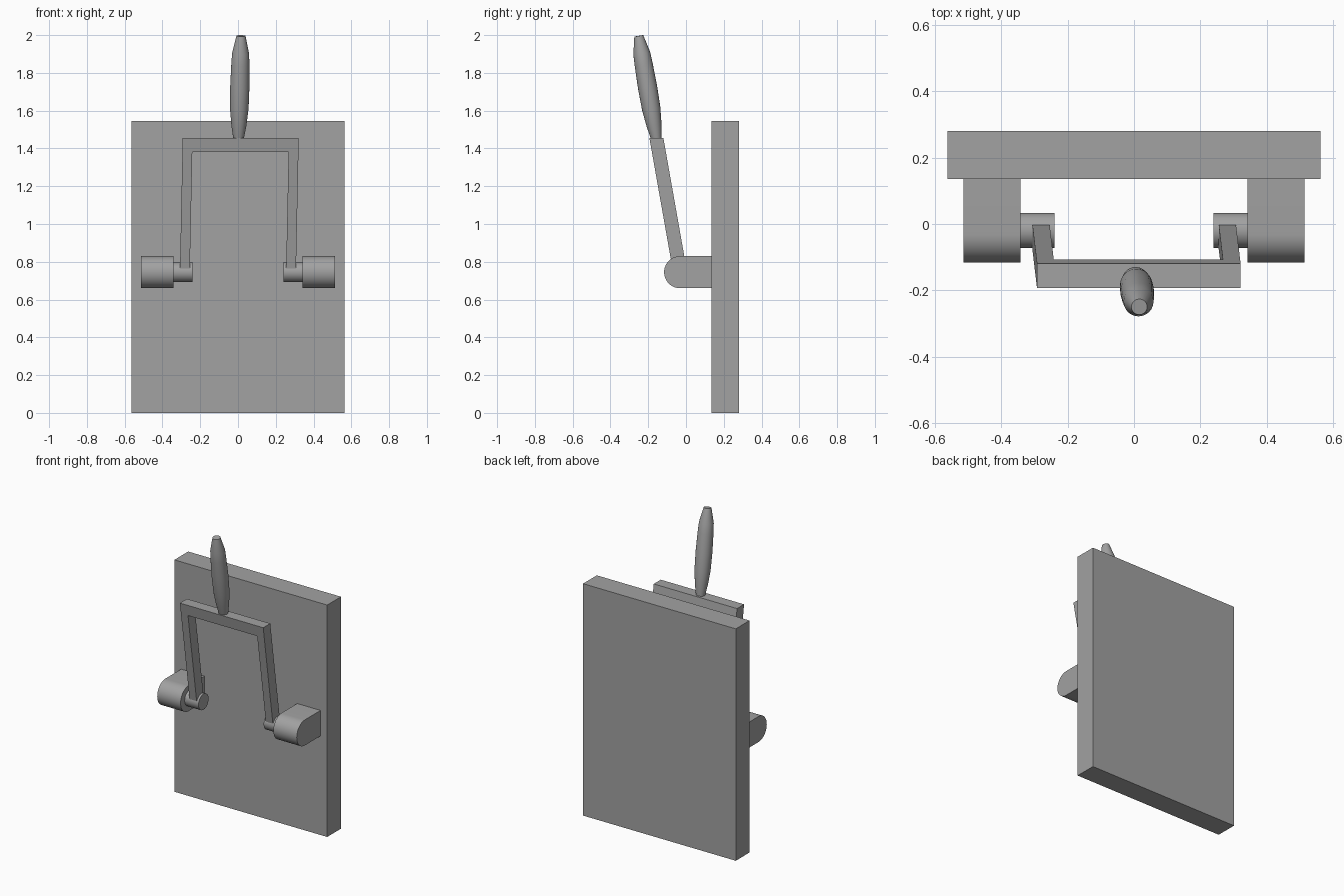
import bpy, bmesh
from math import pi, sin, cos, radians
from mathutils import Vector

if "Cube" in bpy.data.objects:
    bpy.data.objects.remove(bpy.data.objects["Cube"], do_unlink=True)

grey = bpy.data.materials.new("mid_grey")
grey.use_nodes = True
colour = (0.36, 0.36, 0.36, 1)
grey.diffuse_color = colour
grey.node_tree.nodes["Principled BSDF"].inputs["Base Color"].default_value = colour


def loft(name, rings, smooth=False):
    """Skin a run of equal point rings and cap both ends."""
    bm = bmesh.new()
    loops = [[bm.verts.new(p) for p in ring] for ring in rings]
    n = len(loops[0])
    for a, b in zip(loops, loops[1:]):
        for i in range(n):
            j = (i + 1) % n
            bm.faces.new((a[i], a[j], b[j], b[i]))
    bm.faces.new(loops[0][::-1])
    bm.faces.new(loops[-1])
    bmesh.ops.recalc_face_normals(bm, faces=bm.faces)
    mesh = bpy.data.meshes.new(name)
    bm.to_mesh(mesh)
    bm.free()
    mesh.materials.append(grey)
    obj = bpy.data.objects.new(name, mesh)
    bpy.context.collection.objects.link(obj)
    if smooth:
        bpy.ops.object.select_all(action="DESELECT")
        obj.select_set(True)
        bpy.context.view_layer.objects.active = obj
        bpy.ops.object.shade_smooth_by_angle(angle=radians(35))
    return obj


# Backing board
FRONT, BACK, HALF, TOP = 0.135, 0.28, 0.563, 1.545
loft("board", [[(-HALF, y, 0), (HALF, y, 0), (HALF, y, TOP), (-HALF, y, TOP)]
               for y in (FRONT, BACK)])

# Round-nosed bearing blocks and their pivot pins
PY, PZ = -0.031, 0.745
R, PIN = 0.085, 0.053
nose = [(FRONT, PZ + R)]
nose += [(PY - R * sin(pi * i / 20), PZ + R * cos(pi * i / 20)) for i in range(21)]
nose += [(FRONT, PZ - R)]
circle = [(-0.02 + PIN * cos(pi * i / 16), PZ + PIN * sin(pi * i / 16)) for i in range(32)]
for side, s in (("left", 1), ("right", -1)):
    loft(side + "_block", [[(s * x, y, z) for y, z in nose] for x in (0.342, 0.514)], True)
    loft(side + "_pin", [[(s * x, y, z) for y, z in circle] for x in (0.24, 0.35)], True)

# Leaning U-shaped lever frame
LOW, BAR, HIGH = 0.765, 1.38, 1.455
OUT, IN = 0.307, 0.255
outline = [(-OUT, LOW), (-OUT, HIGH), (OUT, HIGH), (OUT, LOW),
           (IN, LOW), (IN, BAR), (-IN, BAR), (-IN, LOW)]


def lean(x, z, dy):
    return (x + 0.021 * (z - LOW), PY - 0.177 * (z - PZ) + dy, z)


loft("lever_frame", [[lean(x, z, dy) for x, z in outline] for dy in (-0.037, 0.037)])

# Turned grip, following the lean of the frame
base, tip = Vector((0.003, -0.157, 1.452)), Vector((0.016, -0.25, 1.996))
axis = tip - base
turn = Vector((0, 0, 1)).rotation_difference(axis)
profile = [(0, 0.028), (0.13, 0.04), (0.29, 0.049), (0.5, 0.051),
           (0.72, 0.048), (0.83, 0.045), (1, 0.024)]
loft("grip", [[base + axis * t + turn @ Vector((r * cos(pi * i / 12), r * sin(pi * i / 12), 0))
               for i in range(24)] for t, r in profile], True)
